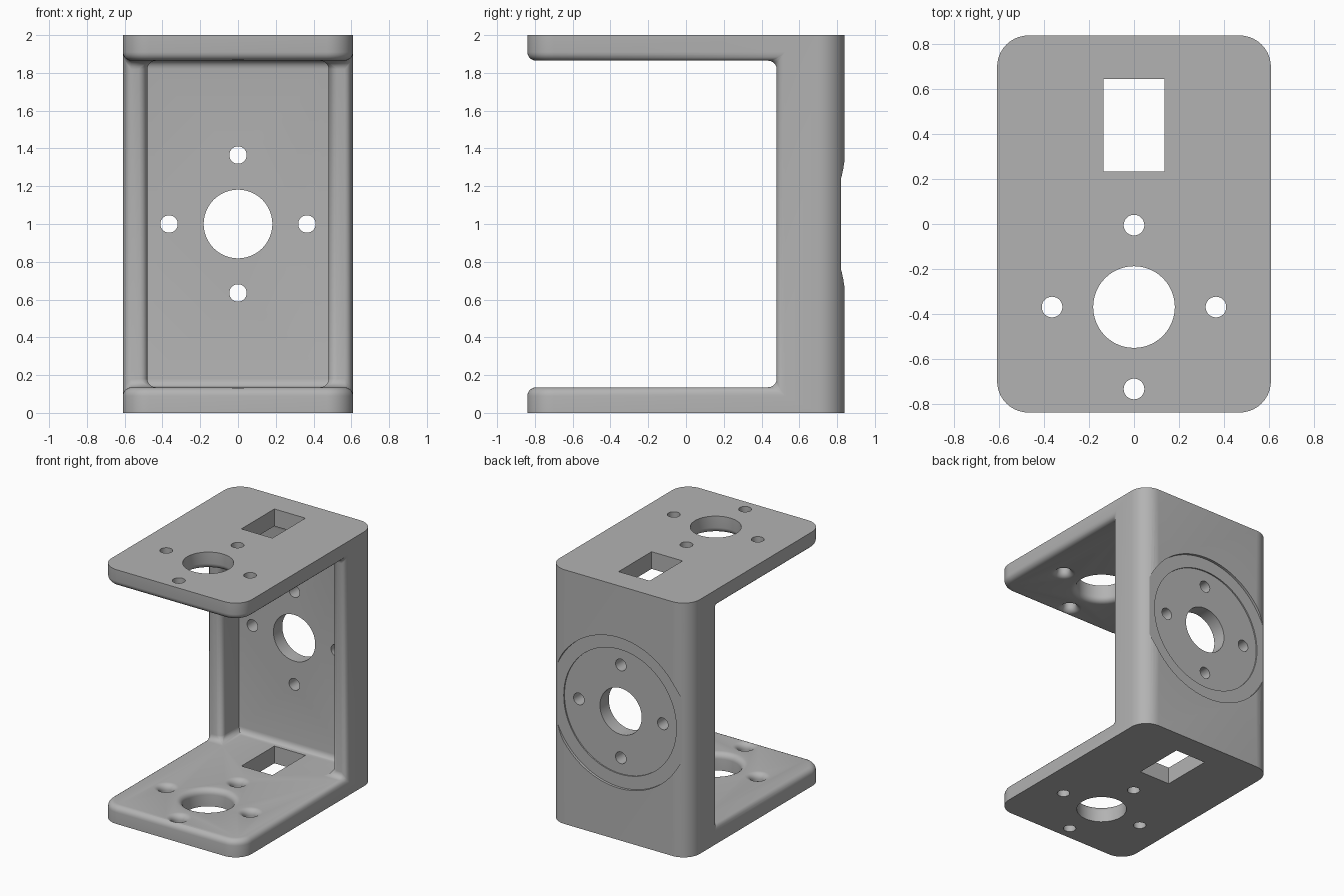
import bpy, bmesh, math
from mathutils import Matrix, Vector

if "Cube" in bpy.data.objects:
    bpy.data.objects.remove(bpy.data.objects["Cube"], do_unlink=True)

# Main dimensions
W, D, H = 0.61, 0.84, 2.0      # half width, half depth, height
CORNER = 0.14                  # vertical corner radius
T = 0.135                      # plate thickness
RAIL, WALL = 0.48, 0.70        # rail front / inner side, back wall face
FILLET = 0.045
BOLT = 0.365                   # bolt circle radius
BORE, SCREW = 0.182, 0.046     # hole radii

grey = bpy.data.materials.new("plain grey")
grey.use_nodes = True
grey.diffuse_color = (0.45, 0.45, 0.45, 1)
grey.node_tree.nodes["Principled BSDF"].inputs["Base Color"].default_value = (0.45, 0.45, 0.45, 1)


def make_object(name, bm):
    bmesh.ops.recalc_face_normals(bm, faces=bm.faces)
    mesh = bpy.data.meshes.new(name)
    bm.to_mesh(mesh)
    bm.free()
    mesh.materials.append(grey)
    obj = bpy.data.objects.new(name, mesh)
    bpy.context.collection.objects.link(obj)
    return obj


def prism(bm, outline, z0, z1):
    """Extrude a flat outline between two heights."""
    low = [bm.verts.new((x, y, z0)) for x, y in outline]
    high = [bm.verts.new((x, y, z1)) for x, y in outline]
    bm.faces.new(low)
    bm.faces.new(high)
    n = len(outline)
    for i in range(n):
        j = (i + 1) % n
        bm.faces.new((low[i], low[j], high[j], high[i]))


def lathe(bm, profile, matrix, steps=48):
    """Closed turned solid from (radius, height) points."""
    rings = []
    for r, h in profile:
        angles = [2 * math.pi * i / steps for i in range(steps)]
        rings.append([bm.verts.new(matrix @ Vector((r * math.cos(a), r * math.sin(a), h)))
                      for a in angles])
    bm.faces.new(rings[0])
    bm.faces.new(rings[-1])
    for a, b in zip(rings, rings[1:]):
        for i in range(steps):
            j = (i + 1) % steps
            bm.faces.new((a[i], a[j], b[j], b[i]))


def cut(target, cutter):
    cutter.hide_render = True
    mod = target.modifiers.new("cut", "BOOLEAN")
    mod.operation = "DIFFERENCE"
    mod.solver = "EXACT"
    mod.object = cutter
    bpy.context.view_layer.objects.active = target
    bpy.ops.object.modifier_apply(modifier=mod.name)
    bpy.data.objects.remove(cutter, do_unlink=True)


def hole_pattern():
    """Centre bore and four screw holes: (offset u, offset v, radius)."""
    yield 0, 0, BORE
    for u, v in ((1, 0), (-1, 0), (0, 1), (0, -1)):
        yield u * BOLT, v * BOLT, SCREW


# Solid block with rounded vertical corners
outline = []
for k, (sx, sy) in enumerate(((1, 1), (-1, 1), (-1, -1), (1, -1))):
    for i in range(11):
        a = math.pi / 2 * (k + i / 10)
        outline.append((sx * (W - CORNER) + CORNER * math.cos(a),
                        sy * (D - CORNER) + CORNER * math.sin(a)))
bm = bmesh.new()
prism(bm, outline, 0, H)
bracket = make_object("bracket_body", bm)

# Front opening together with the pocket between the rails
bm = bmesh.new()
prism(bm, [(-1, -1), (1, -1), (1, RAIL), (RAIL, RAIL), (RAIL, WALL),
           (-RAIL, WALL), (-RAIL, RAIL), (-1, RAIL)], T, H - T)
cut(bracket, make_object("opening_cutter", bm))

# Round the inner edges of plates and rails
bm = bmesh.new()
bm.from_mesh(bracket.data)
inner = []
for e in bm.edges:
    a, b = (v.co for v in e.verts)
    upright = abs(a.z - b.z) > 0.01
    on_rail = abs(a.y - RAIL) < 0.001 and abs(b.y - RAIL) < 0.001
    on_plate = min(abs(a.z - T), abs(a.z - (H - T))) < 0.001
    if (upright and on_rail) or (not upright and on_plate):
        inner.append(e)
bmesh.ops.bevel(bm, geom=inner, offset=FILLET, offset_type="OFFSET", segments=5,
                profile=0.5, affect="EDGES", clamp_overlap=True)
bmesh.ops.recalc_face_normals(bm, faces=bm.faces)
bm.to_mesh(bracket.data)
bm.free()

# Plate holes, flared on the inner side, mirrored top and bottom
bm = bmesh.new()
flip = Matrix.Translation((0, 0, H)) @ Matrix.Scale(-1, 4, (0, 0, 1))
for side in (Matrix.Identity(4), flip):
    for u, v, r in hole_pattern():
        profile = [(r, -0.1)]
        for i in range(7):
            a = math.pi / 2 * i / 6
            profile.append((r + FILLET * (1 - math.cos(a)), T - FILLET + FILLET * math.sin(a)))
        profile.append((r + FILLET, T + 0.05))
        lathe(bm, profile, side @ Matrix.Translation((u, v - 0.37, 0)))
cut(bracket, make_object("plate_hole_cutter", bm))

# Rectangular slot through both plates
bm = bmesh.new()
slot = [(-0.135, 0.235), (0.135, 0.235), (0.135, 0.645), (-0.135, 0.645)]
prism(bm, slot, -0.1, T + 0.1)
prism(bm, slot, H - T - 0.1, H + 0.1)
cut(bracket, make_object("slot_cutter", bm))

# Stepped round seat on the back
to_back = Matrix.Translation((0, 0, H / 2)) @ Matrix.Rotation(-math.pi / 2, 4, "X")
bm = bmesh.new()
lathe(bm, [(0.49, 0.81), (0.49, 0.82), (0.592, 0.82), (0.592, 0.95)], to_back, 96)
cut(bracket, make_object("seat_cutter", bm))

# Holes through the back wall
bm = bmesh.new()
for u, v, r in hole_pattern():
    lathe(bm, [(r, 0.6), (r, 0.95)], to_back @ Matrix.Translation((u, v, 0)))
cut(bracket, make_object("back_hole_cutter", bm))

# Smooth the rounds, keep the edges crisp
bpy.ops.object.select_all(action="DESELECT")
bracket.select_set(True)
bpy.context.view_layer.objects.active = bracket
bpy.ops.object.shade_smooth_by_angle(angle=math.radians(30))
